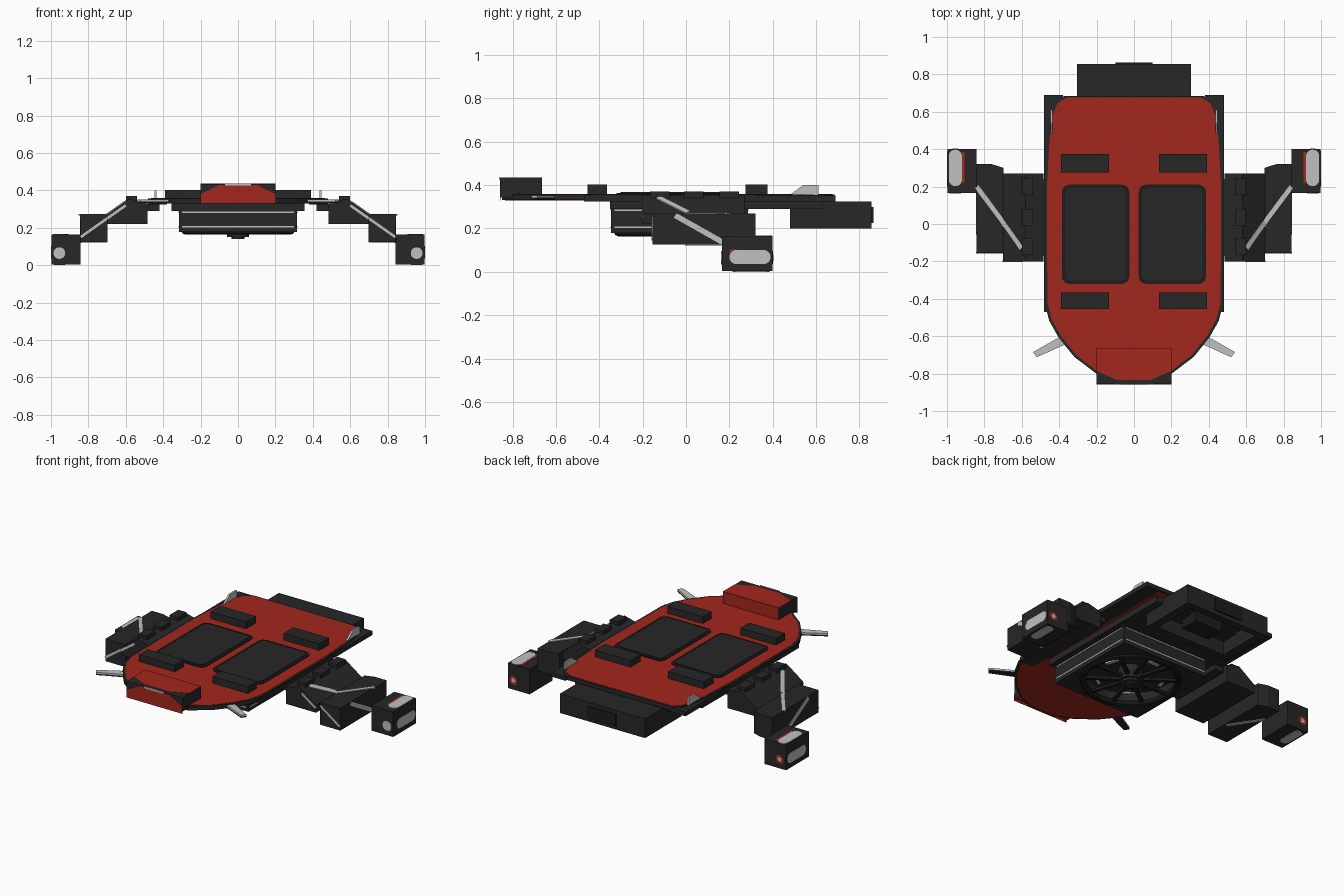
import bpy, bmesh, math
from mathutils import Vector

cube = bpy.data.objects.get("Cube")
if cube:
    bpy.data.objects.remove(cube)


def material(name, r, g, b):
    m = bpy.data.materials.new(name)
    m.use_nodes = True
    m.diffuse_color = (r, g, b, 1)
    m.node_tree.nodes["Principled BSDF"].inputs["Base Color"].default_value = (r, g, b, 1)
    return m


RED = material("hull red", 0.36, 0.02, 0.012)
DARK = material("charcoal", 0.02, 0.02, 0.02)
BLACK = material("frame black", 0.012, 0.012, 0.012)
GREY = material("light grey", 0.53, 0.53, 0.53)


def finish(name, bm, mat):
    bmesh.ops.recalc_face_normals(bm, faces=bm.faces)
    mesh = bpy.data.meshes.new(name)
    bm.to_mesh(mesh)
    bm.free()
    mesh.materials.append(mat)
    ob = bpy.data.objects.new(name, mesh)
    bpy.context.collection.objects.link(ob)
    return ob


def prism(name, outline, axis, lo, hi, mat):
    """Extrude a 2D outline along axis x, y or z."""
    place = {"x": lambda a, b, t: (t, a, b),
             "y": lambda a, b, t: (a, t, b),
             "z": lambda a, b, t: (a, b, t)}[axis]
    bm = bmesh.new()
    face = bm.faces.new([bm.verts.new(place(a, b, lo)) for a, b in outline])
    new = bmesh.ops.extrude_face_region(bm, geom=[face])["geom"]
    shift = Vector(place(0, 0, hi - lo))
    bmesh.ops.translate(bm, vec=shift, verts=[v for v in new if isinstance(v, bmesh.types.BMVert)])
    return finish(name, bm, mat)


def box(name, x, y, z, mat=DARK):
    return prism(name, [(x[0], y[0]), (x[1], y[0]), (x[1], y[1]), (x[0], y[1])], "z", z[0], z[1], mat)


def rounded(cx, cy, w, h, r, n=6):
    pts = []
    for i, (sx, sy) in enumerate([(1, 1), (-1, 1), (-1, -1), (1, -1)]):
        for k in range(n + 1):
            a = (i + k / n) * math.pi / 2
            pts.append((cx + sx * (w / 2 - r) + r * math.cos(a),
                        cy + sy * (h / 2 - r) + r * math.sin(a)))
    return pts


def disc(name, r, z0, z1, y, mat, n=48):
    pts = [(r * math.cos(i * math.tau / n), y + r * math.sin(i * math.tau / n)) for i in range(n)]
    return prism(name, pts, "z", z0, z1, mat)


def strip(name, a, b, width, mat, up=(0, 0, 1), thick=0.008):
    """Flat bar between two points, its face turned toward up."""
    a, b = Vector(a), Vector(b)
    d = (b - a).normalized()
    side = d.cross(Vector(up)).normalized() * width / 2
    n = side.cross(d).normalized() * thick / 2
    bm = bmesh.new()
    vs = [bm.verts.new(p + side * i + n * j) for p in (a, b) for i in (-1, 1) for j in (-1, 1)]
    bmesh.ops.convex_hull(bm, input=vs)
    return finish(name, bm, mat)


def cut(target, cutter):
    mod = target.modifiers.new("recess", "BOOLEAN")
    mod.operation = "DIFFERENCE"
    mod.object = cutter
    mod.solver = "EXACT"
    cutter.hide_render = True
    cutter.hide_set(True)


# Hull deck: dark rim between red skins
half = [(0.09, -0.835), (0.20, -0.785), (0.31, -0.70), (0.39, -0.60), (0.44, -0.51), (0.463, -0.42),
        (0.466, 0.20), (0.452, 0.45), (0.435, 0.58), (0.41, 0.645), (0.36, 0.675)]
hull = half + [(-x, y) for x, y in reversed(half)]
rim = [(x * 1.03, y * 1.015) for x, y in hull]
prism("deck_rim", rim, "z", 0.331, 0.357, DARK)
prism("deck_top", hull, "z", 0.356, 0.3585, RED)
prism("deck_underside", hull, "z", 0.329, 0.332, RED)

# Raised nose block with red skins
NOSE = 0.2
box("nose_block", (-NOSE, NOSE), (-0.855, -0.665), (0.345, 0.434))
prism("nose_top", [(-NOSE, -0.665), (-NOSE, -0.785), (-0.09, -0.835),
                   (0.09, -0.835), (NOSE, -0.785), (NOSE, -0.665)], "z", 0.434, 0.436, RED)
prism("nose_front", [(-NOSE, 0.33), (NOSE, 0.33), (NOSE, 0.38), (0.1, 0.43),
                     (-0.1, 0.43), (-NOSE, 0.38)], "y", -0.857, -0.855, RED)
box("nose_back", (-NOSE, NOSE), (-0.665, -0.663), (0.358, 0.434), RED)
box("nose_underside", (-NOSE, NOSE), (-0.855, -0.665), (0.343, 0.345), RED)
box("nose_light", (-0.07, 0.07), (-0.862, -0.856), (0.426, 0.436), GREY)

# Belly plate and square rotor housing with grey seams
box("belly_plate", (-0.355, 0.355), (-0.35, 0.63), (0.29, 0.33))
RY = -0.03
HALF = 0.315
housing = box("rotor_housing", (-HALF, HALF), (RY - HALF, RY + HALF), (0.178, 0.31))
cut(housing, disc("housing_cutter", 0.275, 0.1, 0.25, RY, DARK))
for z in (0.205, 0.284):
    for s in (-1, 1):
        box("housing_seam", (-0.3, 0.3), (RY + s * HALF - 0.003, RY + s * HALF + 0.003), (z - 0.004, z + 0.004), GREY)
        box("housing_seam", (s * HALF - 0.003, s * HALF + 0.003), (RY - 0.3, RY + 0.3), (z - 0.004, z + 0.004), GREY)

# Rotor wheel
bpy.ops.mesh.primitive_torus_add(location=(0, RY, 0.184), major_radius=0.283, minor_radius=0.02,
                                 major_segments=48, minor_segments=8)
ring = bpy.context.object
ring.name = "rotor_ring"
ring.data.materials.append(BLACK)
for i in range(10):
    a, b = i * math.tau / 10, (i + 0.5) * math.tau / 10
    spoke, gap = Vector((math.cos(a), math.sin(a), 0)), Vector((math.cos(b), math.sin(b), 0))
    across = Vector((-gap.y, gap.x, 0))
    strip("rotor_spoke", spoke * 0.05 + Vector((0, RY, 0.185)), spoke * 0.28 + Vector((0, RY, 0.185)),
          0.022, BLACK, thick=0.016)
    if i % 2 == 0:
        mid = gap * 0.2 + Vector((0, RY, 0.205))
        strip("rotor_glint", mid - across * 0.045, mid + across * 0.045, 0.022, GREY)
for r, z0, z1 in ((0.075, 0.165, 0.25), (0.058, 0.15, 0.165), (0.035, 0.14, 0.15)):
    disc("rotor_hub", r, z0, z1, RY, DARK, 24)

# Tail battery box, hollow from below
tail = box("tail_box", (-0.305, 0.305), (0.48, 0.855), (0.2, 0.325))
cut(tail, box("tail_cutter", (-0.25, 0.25), (0.52, 0.81), (0.1, 0.3)))
box("tail_core", (-0.1, 0.1), (0.56, 0.68), (0.23, 0.3), BLACK)
box("tail_latch", (-0.1, 0.1), (0.855, 0.864), (0.225, 0.3), BLACK)

for s, side in ((1, "left"), (-1, "right")):
    def nm(part):
        return side + "_" + part

    def mbox(part, x, y, z, mat=DARK):
        return box(nm(part), (s * x[0], s * x[1]), y, z, mat)

    # Deck fittings
    mbox("side_rail", (0.38, 0.48), (-0.47, 0.69), (0.325, 0.352))
    prism(nm("hatch_frame"), rounded(s * 0.205, -0.055, 0.36, 0.53, 0.04), "z", 0.358, 0.364, BLACK)
    prism(nm("hatch_panel"), rounded(s * 0.205, -0.055, 0.325, 0.495, 0.03), "z", 0.364, 0.368, DARK)
    mbox("front_deck_block", (0.135, 0.39), (-0.455, -0.365), (0.355, 0.403))
    mbox("rear_deck_block", (0.135, 0.39), (0.275, 0.375), (0.355, 0.403))
    prism(nm("tail_fin"), [(0.48, 0.355), (0.61, 0.355), (0.61, 0.40), (0.54, 0.40)], "x",
          s * 0.435, s * 0.447, GREY)
    blade = [(s * 0.40, -0.605), (s * 0.54, -0.685), (s * 0.52, -0.712), (s * 0.37, -0.645)]
    prism(nm("antenna"), blade, "z", 0.342, 0.352, GREY)
    prism(nm("antenna_base"), blade, "z", 0.334, 0.342, DARK)

    # Stepped arm
    prism(nm("inner_arm"), [(s * x, z) for x, z in
          [(0.485, 0.22), (0.70, 0.22), (0.70, 0.27), (0.58, 0.355), (0.485, 0.33)]], "y", -0.2, 0.27, DARK)
    mbox("arm_root", (0.42, 0.5), (-0.17, 0.24), (0.29, 0.33))
    for y in (-0.12, 0.035, 0.2):
        mbox("arm_switch", (0.54, 0.6), (y - 0.045, y + 0.045), (0.33, 0.37))
    prism(nm("middle_arm"), [(s * x, y) for x, y in
          [(0.698, -0.155), (0.842, -0.155), (0.842, 0.32), (0.76, 0.32), (0.698, 0.3)]],
          "z", 0.125, 0.27, DARK)

    # Grey cable run following the arm
    strip(nm("upper_cable"), (s * 0.60, -0.13, 0.343), (s * 0.70, 0.01, 0.273), 0.028, GREY, (s * 0.5, 0, 0.8))
    strip(nm("middle_cable"), (s * 0.70, 0.01, 0.27), (s * 0.842, 0.2, 0.27), 0.025, GREY)
    strip(nm("side_cable"), (s * 0.842, -0.05, 0.26), (s * 0.842, 0.18, 0.13), 0.025, GREY, (s, 0, 0))
    strip(nm("front_cable"), (s * 0.70, -0.155, 0.25), (s * 0.842, -0.155, 0.15), 0.014, GREY, (0, -1, 0))
    strip(nm("front_upper_cable"), (s * 0.60, -0.2, 0.32), (s * 0.70, -0.2, 0.25), 0.014, GREY, (0, -1, 0))
    strip(nm("lower_cable"), (s * 0.71, 0, 0.125), (s * 0.842, 0.2, 0.125), 0.02, GREY)

    # Thruster pod
    X = s * 0.955
    mbox("pod", (0.842, 0.998), (0.165, 0.4), (0.003, 0.165))
    prism(nm("pod_top_window"), rounded(X, 0.3, 0.07, 0.195, 0.034), "z", 0.165, 0.168, GREY)
    mbox("pod_red_edge", (0.906, 0.92), (0.22, 0.385), (0.165, 0.167), RED)
    prism(nm("pod_side_window"), rounded(0.295, 0.068, 0.19, 0.065, 0.032), "x", s * 0.997, s * 1.0, GREY)
    mbox("pod_side_mark", (0.997, 0.9995), (0.2, 0.24), (0.09, 0.104), RED)
    prism(nm("pod_front_window"), rounded(X, 0.065, 0.062, 0.062, 0.03), "y", 0.162, 0.166, GREY)
    prism(nm("pod_back_ring"), rounded(X, 0.065, 0.06, 0.06, 0.029), "y", 0.399, 0.402, RED)
    prism(nm("pod_back_light"), rounded(X, 0.065, 0.03, 0.03, 0.014), "y", 0.4, 0.404, GREY)
    prism(nm("pod_bottom_window"), rounded(X, 0.3, 0.06, 0.17, 0.029), "z", 0.0, 0.004, GREY)
